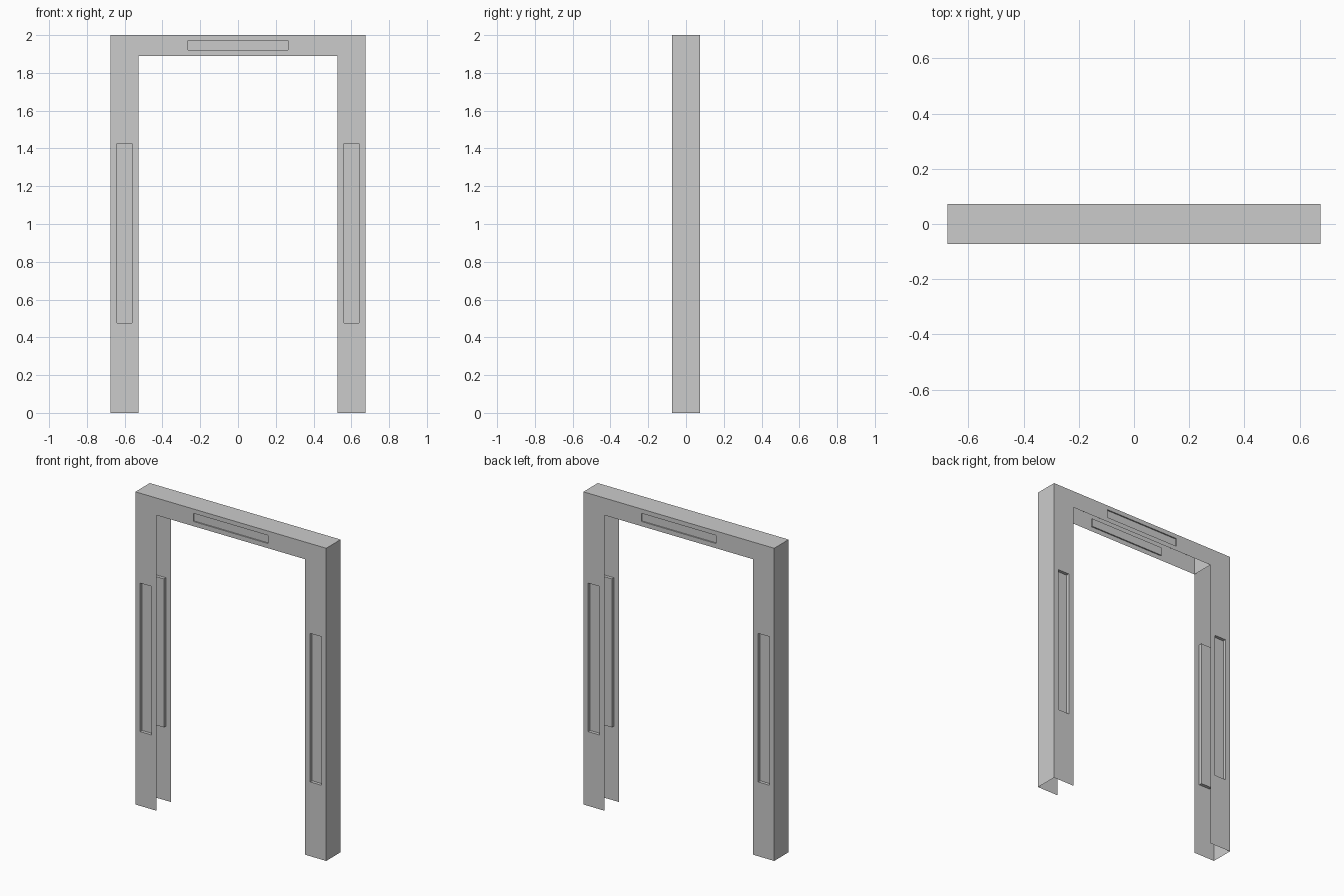
import bpy

if "Cube" in bpy.data.objects:
    bpy.data.objects.remove(bpy.data.objects["Cube"])

HALF_W, INNER, HALF_D = 0.675, 0.526, 0.073   # outer half width, opening half width, half depth
TOP, HEAD = 2.0, 1.89                        # overall height, underside of header


def recessed_plate(outer, inner, depth):
    """Front plate with a rectangular sunken panel; rects are (x0, x1, z0, z1)."""
    def loop(r, y):
        x0, x1, z0, z1 = r
        return [(x0, y, z0), (x1, y, z0), (x1, y, z1), (x0, y, z1)]
    verts = loop(outer, -HALF_D) + loop(inner, -HALF_D) + loop(inner, -HALF_D + depth)
    faces = [(8, 9, 10, 11)]
    for base in (0, 4):
        for i in range(4):
            j = (i + 1) % 4
            faces.append((base + i, base + j, base + j + 4, base + i + 4))
    return verts, faces


def add_quad(verts, faces, quad):
    n = len(verts)
    verts.extend(quad)
    faces.append((n, n + 1, n + 2, n + 3))


def make_object(name, verts, faces, mirror_x):
    mesh = bpy.data.meshes.new(name)
    mesh.from_pydata(verts, [], faces)
    obj = bpy.data.objects.new(name, mesh)
    bpy.context.collection.objects.link(obj)
    mod = obj.modifiers.new("mirror", 'MIRROR')
    mod.use_axis = (mirror_x, True, False)
    mod.merge_threshold = 0.0005
    return obj


# Side posts: hollow shells, open at the bottom and towards the doorway
v, f = recessed_plate((INNER, HALF_W, 0, TOP), (0.562, 0.641, 0.475, 1.425), 0.02)
add_quad(v, f, [(HALF_W, -HALF_D, 0), (HALF_W, 0, 0), (HALF_W, 0, TOP), (HALF_W, -HALF_D, TOP)])
add_quad(v, f, [(INNER, -HALF_D, TOP), (HALF_W, -HALF_D, TOP), (HALF_W, 0, TOP), (INNER, 0, TOP)])
make_object("side_posts", v, f, True)

# Header: hollow shell, open below, closed at both ends
v, f = recessed_plate((-INNER, INNER, HEAD, TOP), (-0.265, 0.265, 1.92, 1.972), 0.008)
add_quad(v, f, [(-INNER, -HALF_D, TOP), (INNER, -HALF_D, TOP), (INNER, 0, TOP), (-INNER, 0, TOP)])
for x, order in ((-INNER, 1), (INNER, -1)):
    add_quad(v, f, [(x, -HALF_D, HEAD), (x, -HALF_D, TOP), (x, 0, TOP), (x, 0, HEAD)][::-order])
make_object("header", v, f, False)
